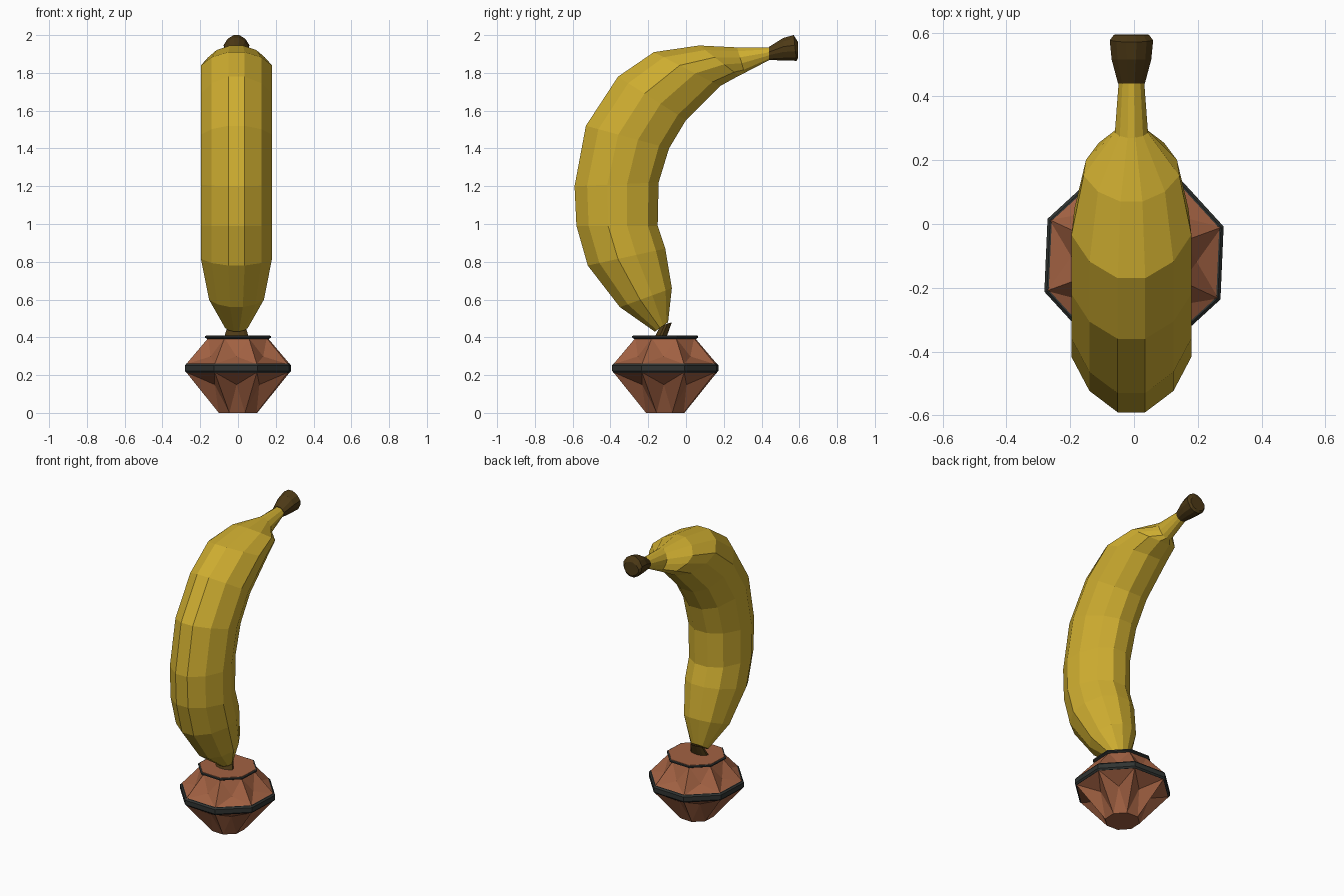
import bpy, bmesh, math
from mathutils import Vector

cube = bpy.data.objects.get("Cube")
if cube:
    bpy.data.objects.remove(cube, do_unlink=True)


def material(name, rgb):
    m = bpy.data.materials.new(name)
    m.use_nodes = True
    m.diffuse_color = (*rgb, 1)
    bsdf = m.node_tree.nodes["Principled BSDF"]
    bsdf.inputs["Base Color"].default_value = (*rgb, 1)
    bsdf.inputs["Roughness"].default_value = 0.8
    return m


YELLOW = material("banana yellow", (0.62, 0.42, 0.03))
BROWN = material("stem brown", (0.075, 0.042, 0.008))
CLAY = material("terracotta", (0.36, 0.12, 0.055))
DARK = material("charcoal band", (0.03, 0.034, 0.032))


def finish(bm, name, mat):
    bmesh.ops.recalc_face_normals(bm, faces=bm.faces)
    mesh = bpy.data.meshes.new(name)
    bm.to_mesh(mesh)
    bm.free()
    mesh.materials.append(mat)
    obj = bpy.data.objects.new(name, mesh)
    bpy.context.collection.objects.link(obj)
    return obj


def bridge(bm, rings):
    """Join successive vertex rings with quads; return the quads."""
    quads = []
    for a, b in zip(rings, rings[1:]):
        n = len(a)
        for i in range(n):
            j = (i + 1) % n
            quads.append(bm.faces.new((a[i], a[j], b[j], b[i])))
    return quads


# Half cross-section (side, outward), mirrored into a closed outline
HALF = [(.23, 1), (.7, .7), (1, .22), (.95, -.25), (.68, -.76), (.25, -1)]
OUTLINE = HALF + [(-s, d) for s, d in reversed(HALF)]


def loft(name, mat, sections, cx=-0.008):
    """Each section: outer y, outer z, inner y, inner z, half width."""
    bm = bmesh.new()
    rings = []
    for oy, oz, iy, iz, w in sections:
        outer, inner = Vector((cx, oy, oz)), Vector((cx, iy, iz))
        mid, arm = (outer + inner) / 2, (outer - inner) / 2
        rings.append([bm.verts.new(mid + arm * d + Vector((w * s, 0, 0)))
                      for s, d in OUTLINE])
    bridge(bm, rings)
    bm.faces.new(rings[0])
    bm.faces.new(rings[-1])
    return finish(bm, name, mat)


# Curved fruit
loft("banana_body", YELLOW, [
    (-.165, .43, -.095, .48, .06),
    (-.35, .56, -.075, .66, .145),
    (-.52, .78, -.11, .87, .188),
    (-.58, .99, -.15, .99, .188),
    (-.59, 1.2, -.145, 1.22, .188),
    (-.53, 1.52, -.09, 1.40, .188),
    (-.36, 1.78, 0, 1.55, .188),
    (-.17, 1.91, .18, 1.73, .188),
    (.07, 1.945, .28, 1.785, .15),
    (.27, 1.935, .31, 1.80, .052),
    (.445, 1.935, .445, 1.87, .04),
])

# Stem end at the top and short stub at the bottom
loft("stem_tip", BROWN, [
    (.44, 1.938, .44, 1.868, .042),
    (.515, 1.985, .515, 1.866, .062),
    (.57, 2.0, .585, 1.864, .068),
    (.592, 1.965, .594, 1.88, .055),
])
loft("stem_stub", BROWN, [
    (-.17, .395, -.10, .41, .065),
    (-.135, .46, -.075, .48, .045),
])

# Faceted pot
SIDES, POT_Y, TWIST = 8, -.11, math.radians(20)


def pot_part(name, mat, profile, dent=0):
    """Octagonal part from (radius, z) pairs, with optional dented panels."""
    bm = bmesh.new()
    rings = []
    for r, z in profile:
        angles = [TWIST + math.tau * i / SIDES for i in range(SIDES)]
        rings.append([bm.verts.new((r * math.cos(a), POT_Y + r * math.sin(a), z))
                      for a in angles])
    panels = bridge(bm, rings)
    bm.faces.new(rings[0])
    bm.faces.new(rings[-1])
    bmesh.ops.recalc_face_normals(bm, faces=bm.faces)
    if dent:
        inward = [f.normal * -dent for f in panels]
        for f, push in zip(panels, inward):
            centre = bmesh.ops.poke(bm, faces=[f])["verts"][0]
            centre.co += push
    return finish(bm, name, mat)


pot_part("pot_lower", CLAY, [(.108, 0), (.292, .215)], .04)
pot_part("pot_band", DARK, [(.29, .212), (.299, .222), (.299, .252), (.29, .262)])
pot_part("pot_upper", CLAY, [(.292, .258), (.168, .396)], .03)
pot_part("pot_rim", DARK, [(.174, .392), (.186, .398), (.186, .406), (.18, .409)])
pot_part("pot_top", CLAY, [(.178, .406), (.176, .411)])
